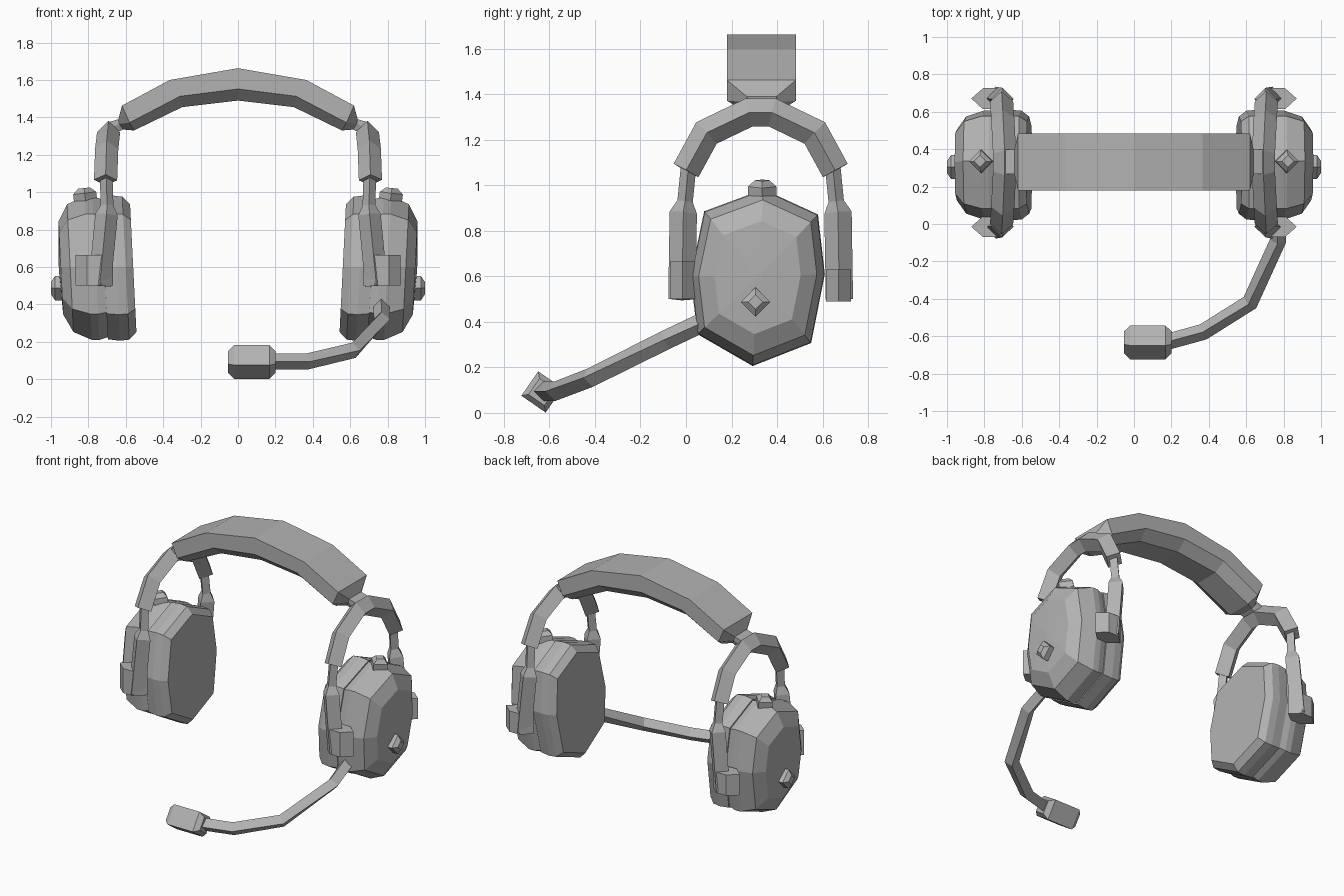
import bpy
import bmesh
from math import radians
from mathutils import Vector

cube = bpy.data.objects.get("Cube")
if cube:
    bpy.data.objects.remove(cube)

grey = bpy.data.materials.new("plain_grey")
grey.use_nodes = True
COLOUR = (0.45, 0.45, 0.45, 1)
grey.diffuse_color = COLOUR
grey.node_tree.nodes["Principled BSDF"].inputs["Base Color"].default_value = COLOUR

MID_Y = 0.328  # front/back symmetry plane of the cups and yokes


def loft(name, rings, mirror=False):
    """Skin a list of equal-length rings, cap both ends."""
    bm = bmesh.new()
    loops = [[bm.verts.new(p) for p in ring] for ring in rings]
    for a, b in zip(loops, loops[1:]):
        for i in range(len(a)):
            j = (i + 1) % len(a)
            bm.faces.new((a[i], a[j], b[j], b[i]))
    bm.faces.new(loops[0])
    bm.faces.new(loops[-1])
    bmesh.ops.recalc_face_normals(bm, faces=bm.faces)
    mesh = bpy.data.meshes.new(name)
    bm.to_mesh(mesh)
    bm.free()
    mesh.materials.append(grey)
    obj = bpy.data.objects.new(name, mesh)
    bpy.context.collection.objects.link(obj)
    if mirror:
        obj.modifiers.new("other_side", 'MIRROR')
    return obj


def sweep(name, path, radii, ref, mirror=False):
    """Diamond-section tube along a path, mitred at the bends."""
    pts = [Vector(p) for p in path]
    rings = []
    for i, p in enumerate(pts):
        before = (p - pts[i - 1]).normalized() if i else None
        after = (pts[i + 1] - p).normalized() if i + 1 < len(pts) else None
        t = ((before or after) + (after or before)).normalized()
        mitre = 1 / max(0.5, t.dot(after or before))
        side = (Vector(ref) - t * t.dot(Vector(ref))).normalized()
        up = t.cross(side) * mitre
        r = radii[i]
        rings.append([p + side * r, p + up * r, p - side * r, p - up * r])
    return loft(name, rings, mirror)


def flip_y(points):
    return [(x, 2 * MID_Y - y, z) for x, y, z in points]


# Headband: flat top, upright sides, chamfered underside, necked ends
# each station: (x, z) of top, of side bottom, of underside, then half widths
stations = [
    ((0, 1.663), (0, 1.552), (0, 1.49), 0.152, 0.085),
    ((0.365, 1.60), (0.31, 1.513), (0.298, 1.455), 0.152, 0.085),
    ((0.62, 1.463), (0.58, 1.372), (0.556, 1.33), 0.152, 0.085),
    ((0.64, 1.39), (0.635, 1.365), (0.615, 1.335), 0.065, 0.05),
    ((0.69, 1.375), (0.685, 1.34), (0.67, 1.31), 0.065, 0.05),
]


def band_ring(station, sign):
    top, low, under, wide, narrow = station
    corners = [(top, -wide), (top, wide), (low, wide),
               (under, narrow), (under, -narrow), (low, -wide)]
    return [(sign * x, MID_Y + 0.004 + dy, z) for (x, z), dy in corners]


loft("headband", [band_ring(s, -1) for s in reversed(stations[1:])]
     + [band_ring(s, 1) for s in stations])

# Ear cups: octagonal rings leaning outward at the top
outline = [(0.34, 0.982), (0.58, 0.872), (0.61, 0.61), (0.55, 0.307),
           (0.293, 0.206), (0.05, 0.346), (0.02, 0.60), (0.08, 0.886)]
CY, CZ = 0.315, 0.595


def cup_ring(x, s):
    return [(x + 0.05 * (z - CZ) * s, CY + (y - CY) * s, CZ + (z - CZ) * s)
            for y, z in outline]


loft("ear_cup", [cup_ring(x, s) for x, s in [
    (0.70, 0.94), (0.76, 0.99), (0.80, 0.99), (0.897, 0.88),
    (0.947, 0.64), (0.958, 0.05)]], True)
loft("ear_pad", [cup_ring(x, s) for x, s in [
    (0.56, 0.88), (0.60, 0.985), (0.65, 1.0), (0.715, 0.98)]], True)

# Yoke arches over each cup
half_arch = [(0.708, 0.0, 1.065), (0.702, 0.09, 1.23), (0.692, 0.277, 1.32)]
arch = half_arch + flip_y(half_arch)[::-1]
sweep("yoke", arch, [0.062] * len(arch), (1, 0, 0), True)

# Slider rods and bars, and the clips that hold them to the cups
rod = [(0.705, 0.012, 1.09), (0.70, -0.004, 0.93),
       (0.703, -0.012, 0.88), (0.74, -0.018, 0.50)]
rod_radii = [0.034, 0.034, 0.06, 0.06]
clip = [(0.668, -0.01), (0.73, -0.07), (0.807, -0.07),
        (0.87, -0.015), (0.81, 0.04), (0.73, 0.04)]
for place, turn, low, high in (("front", list, 0.50, 0.665),
                               ("back", flip_y, 0.49, 0.63)):
    sweep(place + "_slider", turn(rod), rod_radii, (1, 0, 0), True)
    loft(place + "_clip", [turn([(x, y, z) for x, y in clip])
                           for z in (low, high)], True)

# Knobs on top of and outside each cup
sweep("top_knob", [(0.81, 0.335, 0.92), (0.82, 0.335, 0.995), (0.823, 0.335, 1.022)],
      [0.062, 0.062, 0.032], (1, 0, 0), True)
sweep("side_knob", [(0.93, 0.305, 0.487), (0.978, 0.305, 0.487), (1.0, 0.305, 0.487)],
      [0.065, 0.065, 0.032], (0, 0, 1), True)

# Microphone boom and capsule
sweep("microphone_boom", [(0.765, 0.10, 0.41), (0.77, -0.09, 0.32), (0.62, -0.42, 0.155),
                          (0.37, -0.577, 0.095), (0.17, -0.632, 0.095)],
      [0.043] * 5, (0, 0, 1))
sweep("microphone", [(x, -0.633, 0.092) for x in (0.2, 0.168, -0.02, -0.053)],
      [0.06, 0.092, 0.092, 0.06], (0, -0.18, 1))
